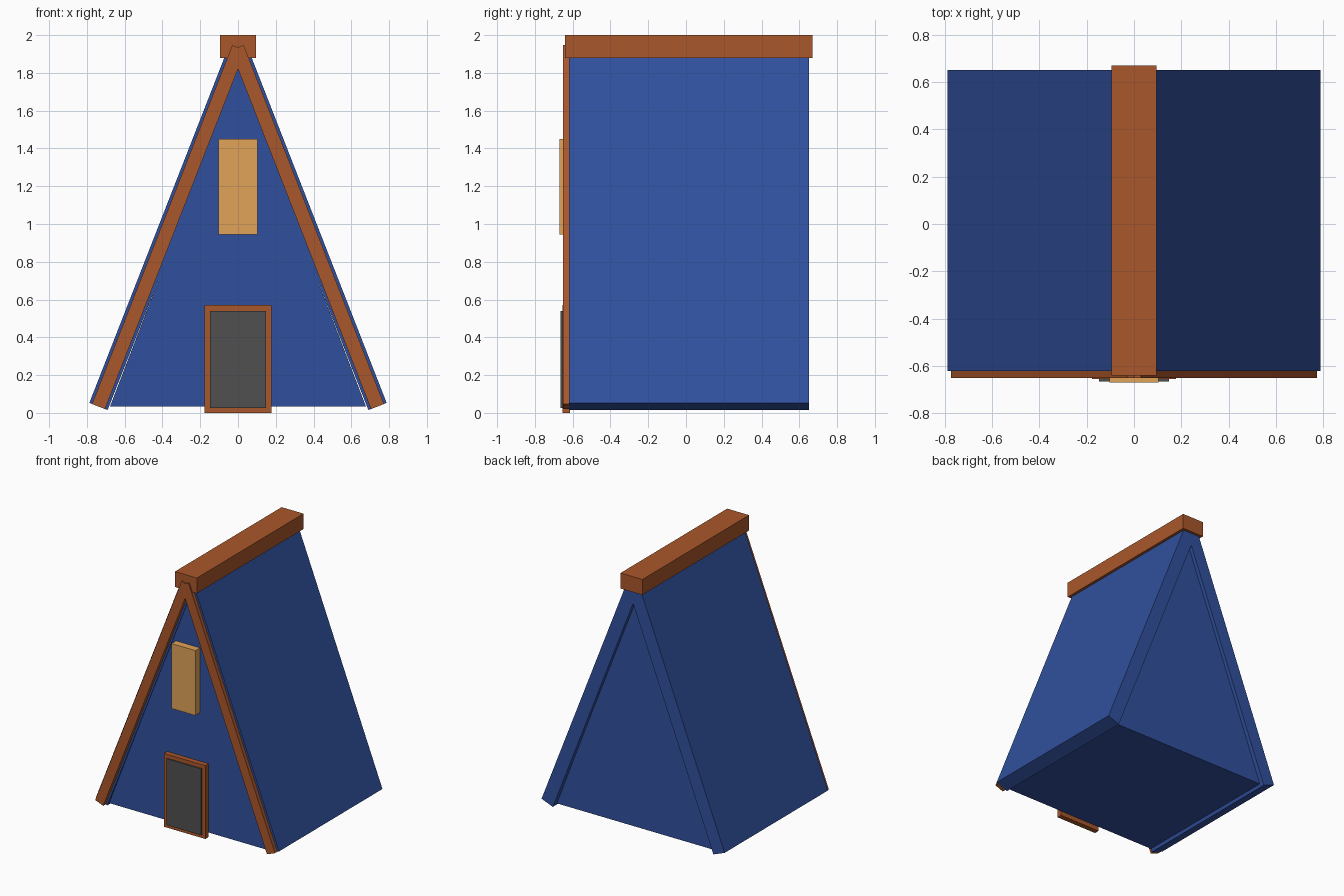
import bpy
import bmesh

if "Cube" in bpy.data.objects:
    bpy.data.objects.remove(bpy.data.objects["Cube"])


def material(name, rgb):
    m = bpy.data.materials.new(name)
    m.diffuse_color = (*rgb, 1)
    m.use_nodes = True
    m.node_tree.nodes["Principled BSDF"].inputs["Base Color"].default_value = m.diffuse_color
    return m


BLUE = material("blue_paint", (0.03, 0.08, 0.34))
WOOD = material("brown_wood", (0.40, 0.095, 0.024))
GLOW = material("warm_window", (0.76, 0.37, 0.10))
DARK = material("dark_grey", (0.08, 0.08, 0.08))


def extrude(name, profile, y0, y1, mat):
    """Extrude an (x, z) profile from y0 to y1."""
    bm = bmesh.new()
    face = bm.faces.new([bm.verts.new((x, y0, z)) for x, z in profile])
    new = bmesh.ops.extrude_face_region(bm, geom=[face])["geom"]
    verts = [g for g in new if isinstance(g, bmesh.types.BMVert)]
    bmesh.ops.translate(bm, vec=(0, y1 - y0, 0), verts=verts)
    bmesh.ops.recalc_face_normals(bm, faces=bm.faces)
    mesh = bpy.data.meshes.new(name)
    bm.to_mesh(mesh)
    bm.free()
    mesh.materials.append(mat)
    ob = bpy.data.objects.new(name, mesh)
    bpy.context.collection.objects.link(ob)
    return ob


def box(name, x, z0, z1, y0, y1, mat):
    return extrude(name, [(-x, z0), (x, z0), (x, z1), (-x, z1)], y0, y1, mat)


def sloped_board(name, bottom, top, thick, y0, y1, mat):
    """Left and right slabs given by the outer edge, thickened inwards."""
    nx, nz = 0.931 * thick, 0.364 * thick
    profile = [bottom, top, (top[0] - nx, top[1] - nz),
               (bottom[0] - nx, bottom[1] - nz)]
    for side, s in (("right", 1), ("left", -1)):
        extrude(f"{side}_{name}", [(s * x, z) for x, z in profile], y0, y1, mat)


# Gabled cabin body
extrude("cabin_body", [(-0.677, 0.035), (0.677, 0.035), (0, 1.80)],
        -0.615, 0.62, BLUE)

# Steep roof slabs and front trim boards, crossing at the ridge
sloped_board("roof", (0.787, 0.053), (0.042, 1.958), 0.104, -0.62, 0.65, BLUE)
sloped_board("trim", (0.773, 0.047), (0.030, 1.947), 0.074, -0.65, -0.62, WOOD)

# Ridge cap
box("ridge_cap", 0.094, 1.88, 2.0, -0.64, 0.67, WOOD)

# Door and window
box("door_frame", 0.178, 0.0, 0.57, -0.655, -0.615, WOOD)
box("door", 0.148, 0.025, 0.54, -0.665, -0.64, DARK)
box("window", 0.103, 0.945, 1.45, -0.67, -0.615, GLOW)
